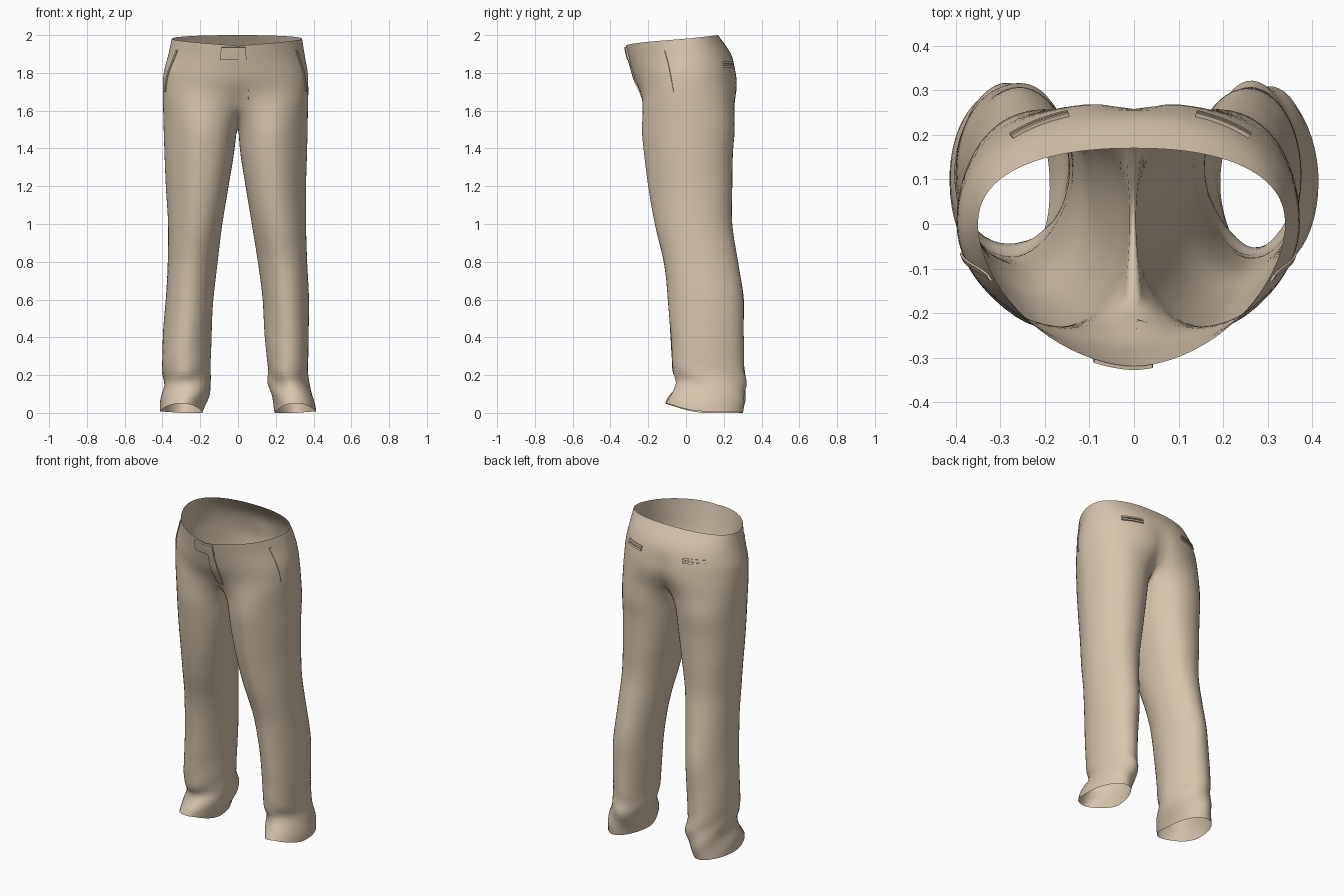
import bpy, bmesh, math
from mathutils import Vector

if "Cube" in bpy.data.objects:
    bpy.data.objects.remove(bpy.data.objects["Cube"])

# z, outer x right, inner x right, outer x left, inner x left, front y, back y
PROFILE = [
    (0.00, .415, .195, .415, .190, -.115, .300),
    (0.06, .405, .185, .410, .165, -.105, .310),
    (0.11, .390, .172, .400, .146, -.075, .315),
    (0.16, .375, .158, .392, .143, -.048, .318),
    (0.22, .370, .158, .402, .147, -.070, .308),
    (0.40, .375, .143, .398, .140, -.080, .305),
    (0.60, .375, .130, .382, .130, -.095, .305),
    (0.80, .366, .105, .372, .108, -.118, .275),
    (1.00, .360, .073, .370, .083, -.165, .245),
    (1.20, .360, .040, .382, .050, -.200, .245),
    (1.40, .366, .010, .390, .018, -.225, .250),
    (1.60, .370, .000, .396, .000, -.245, .272),
    (1.70, .372, .000, .398, .000, -.255, .280),
    (1.80, .369, .000, .393, .000, -.283, .268),
    (1.90, .352, .000, .368, .000, -.310, .238),
    (2.00, .336, .000, .346, .000, -.330, .170),
]
OUT, INN = 40, 12        # points round the outside and the inner thigh
CROTCH = 1.62


def smooth(a, b, v):
    t = min(1, max(0, (v - a) / (b - a)))
    return t * t * (3 - 2 * t)


def profile(z):
    """Cubic interpolation of the profile table."""
    P = PROFILE
    z = min(2, max(0, z))
    i = max(k for k in range(len(P) - 1) if P[k][0] <= z)
    h = P[i + 1][0] - P[i][0]
    t = (z - P[i][0]) / h

    def slope(k, c):
        lo, hi = max(0, k - 1), min(len(P) - 1, k + 1)
        return (P[hi][c] - P[lo][c]) / (P[hi][0] - P[lo][0])
    return [(2*t**3 - 3*t*t + 1) * P[i][c] + (t**3 - 2*t*t + t) * h * slope(i, c)
            + (3*t*t - 2*t**3) * P[i + 1][c] + (t**3 - t*t) * h * slope(i + 1, c)
            for c in range(1, 7)]


def power(v, e):
    return math.copysign(abs(v) ** e, v)


def angle(s):
    return math.radians(-150 + 300 * s if s <= 1 else 150 + 60 * (s - 1))


def cloth(side, s, z):
    """Point on the cloth: s 0..1 runs front to back outside, 1..2 returns inside."""
    xr, ir, xl, il, yf, yb = profile(z)
    xo, xi = (xr, ir) if side > 0 else (xl, il)
    # leg section, flatter at the outer front of the thigh and inner front of the shin
    th = angle(s)
    k = 1 + .028 * math.exp(-((z - .13) / .11) ** 2) * math.sin(4 * th + z * 40 + side)
    k += .010 * math.exp(-((z - .42) / .3) ** 2) * math.sin(3 * th + 13 * z - side)
    thigh = smooth(.7, 1.2, z)
    if math.sin(th) > 0:
        n = 1.95 + .2 * thigh
    elif math.cos(th) > 0:
        n = 2.1 - .45 * thigh
    else:
        n = 1.8 + .5 * thigh
    lx = (xi + xo) / 2 + k * (xo - xi) / 2 * power(math.cos(th), 2 / n)
    ly = (yf + yb) / 2 + k * (yb - yf) / 2 * power(math.sin(th), 2 / n)
    # hip and waist section, half an oval
    if s <= 1:
        ph = math.radians(-90 + 180 * s)
        n = 2.15 - .42 * smooth(1.62, 1.92, z) if ph < 0 else 2.25
        hx = xo * abs(math.cos(ph)) ** (2 / n)
        hy = (yb if ph > 0 else -yf) * power(math.sin(ph), 2 / n)
        if ph > 0:
            hy -= .016 * math.exp(-(hx / .06) ** 2) * smooth(1.9, 1.75, z)
    else:
        hx, hy = 0, yb + (yf - yb) * (s - 1)
    w = smooth(1.45, 1.78, z)
    x, y = lx + (hx - lx) * w, ly + (hy - ly) * w
    return Vector((side * max(0, x), y, z))


def finish(name, bm, mat):
    bmesh.ops.remove_doubles(bm, verts=bm.verts, dist=.0005)
    bmesh.ops.recalc_face_normals(bm, faces=bm.faces)
    me = bpy.data.meshes.new(name)
    bm.to_mesh(me)
    bm.free()
    me.materials.append(mat)
    ob = bpy.data.objects.new(name, me)
    bpy.context.collection.objects.link(ob)
    for p in me.polygons:
        p.use_smooth = True
    return ob


def skin(bm, rows, closed):
    vs = [[bm.verts.new(p) for p in r] for r in rows]
    n = len(rows[0])
    for a, b in zip(vs, vs[1:]):
        for i in range(n if closed else n - 1):
            j = (i + 1) % n
            bm.faces.new((a[i], a[j], b[j], b[i]))


tan = bpy.data.materials.new("tan cloth")
tan.diffuse_color = (.68, .56, .42, 1)
tan.use_nodes = True
tan.node_tree.nodes["Principled BSDF"].inputs["Base Color"].default_value = tan.diffuse_color

# trousers: seat and legs as one open skin
bm = bmesh.new()
for side in (1, -1):
    outer = [i / OUT for i in range(OUT + 1)]
    inner = [1 + i / INN for i in range(1, INN)]
    # seat, from the slanted waist down to the crotch line
    rows = []
    for r in range(17):
        row = []
        for s in outer:
            top = 1.94 + .06 * smooth(-.05, 1, s) ** .6
            p = cloth(side, s, CROTCH + (top - CROTCH) * (1 - r / 16))
            if s in (0, 1):
                p.x = 0
            row.append(p)
        rows.append(row)
    skin(bm, rows, False)
    # leg, from the dipping crotch curve down to the slanted hem
    rows = []
    for r in range(61):
        f = r / 60
        row = []
        for s in outer + inner:
            top = CROTCH if s <= 1 else CROTCH - .12 * math.sin(math.pi * (s - 1)) ** .7
            th = angle(s)
            hem = .004 + .05 * max(0, -math.sin(th)) ** 1.6 + .008 * max(0, math.cos(th))
            p = cloth(side, s, top + (hem - top) * f)
            if r == 60:
                p.z = hem - .004
            if r == 0 and (s >= 1 or s == 0):
                p.x = 0
            row.append(p)
        rows.append(row)
    skin(bm, rows, True)
finish("trousers", bm, tan)


def patch(name, u0, u1, z0, z1, lift, lean=0):
    """Raised strip lying on the cloth; the sign of u picks the side."""
    def at(u, z):
        return cloth(1 if u >= 0 else -1, abs(u), z)
    nu, nz = 10, 10
    rows = []
    for j in range(-1, nz + 2):
        row = []
        for i in range(-1, nu + 2):
            fi, fj = min(nu, max(0, i)) / nu, min(nz, max(0, j)) / nz
            u, z = u0 + (u1 - u0) * fi + lean * fj, z0 + (z1 - z0) * fj
            p = at(u, z)
            out = (at(u + .004, z) - at(u - .004, z)).cross(at(u, z + .01) - at(u, z - .01)).normalized()
            if out.dot(Vector((p.x, p.y, 0))) < 0:
                out.negate()
            edge = i in (-1, nu + 1) or j in (-1, nz + 1)
            row.append(p + out * (0 if edge else lift))
        rows.append(row)
    bm = bmesh.new()
    skin(bm, rows, False)
    ob = finish(name, bm, tan)
    ob.select_set(True)
    bpy.context.view_layer.objects.active = ob


# waist tab, fly and pocket welts
patch("waist_tab", -.095, .05, 1.870, 1.936, .010)
patch("fly_placket", .001, .045, 1.66, 1.872, .006)
for sgn, word in ((1, "right"), (-1, "left")):
    patch("back_pocket_upper_" + word, sgn * .76, sgn * .89, 1.847, 1.858, .008)
    patch("back_pocket_lower_" + word, sgn * .76, sgn * .89, 1.828, 1.839, .008)
    patch("side_pocket_" + word, sgn * .41, sgn * .425, 1.70, 1.92, .005, sgn * -.06)

# keep the strip edges crisp
bpy.ops.object.shade_smooth_by_angle(angle=math.radians(40))
